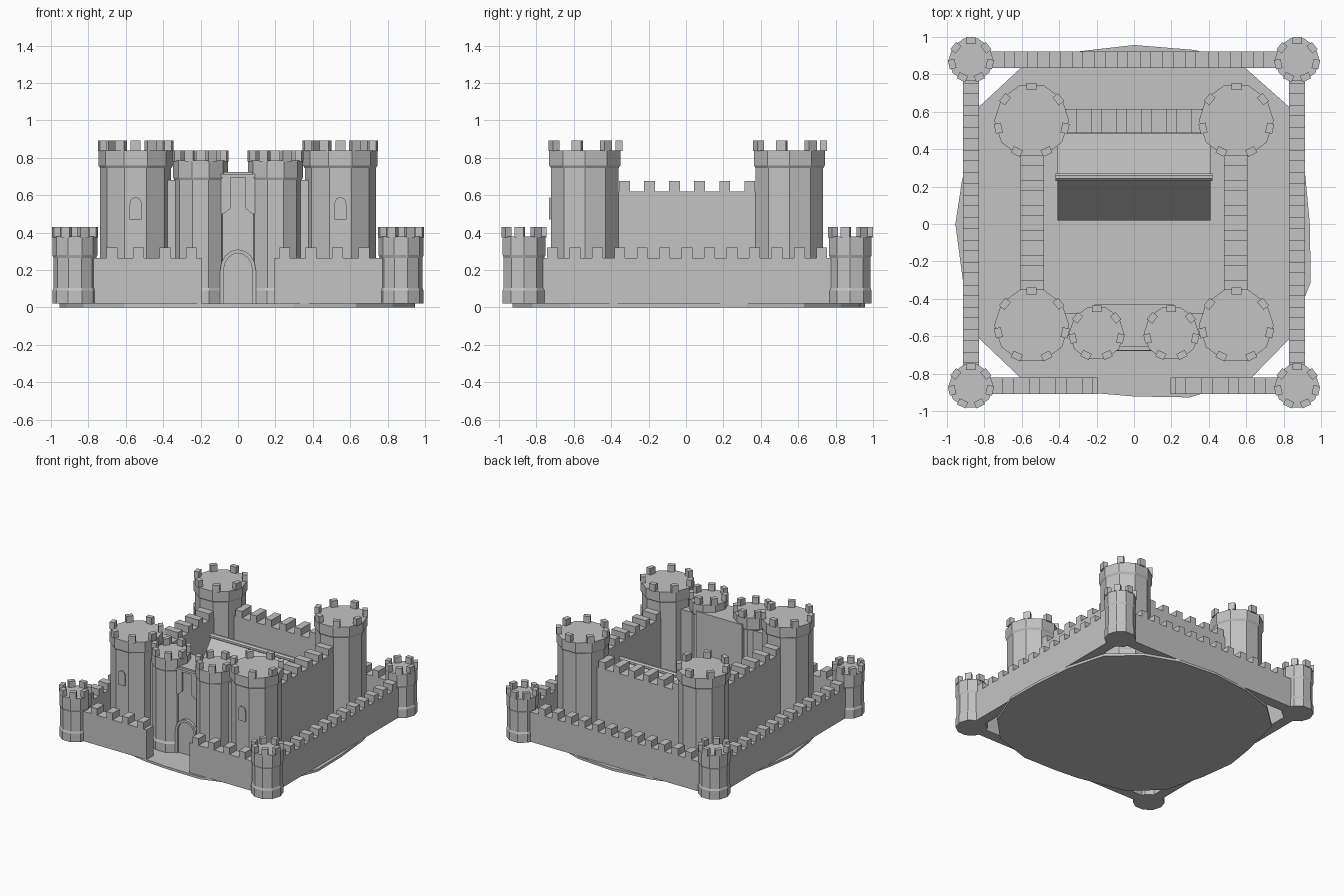
import bpy, bmesh, math
from mathutils import Matrix, Vector

if "Cube" in bpy.data.objects:
    bpy.data.objects.remove(bpy.data.objects["Cube"])

stone = bpy.data.materials.new("grey stone")
stone.diffuse_color = (0.55, 0.55, 0.55, 1)
stone.use_nodes = True
stone.node_tree.nodes["Principled BSDF"].inputs["Base Color"].default_value = stone.diffuse_color

G = 0.02      # ground level
CY = 0.006    # centre line of the plan along y


def finish(name, bm):
    bmesh.ops.recalc_face_normals(bm, faces=bm.faces)
    me = bpy.data.meshes.new(name)
    bm.to_mesh(me)
    bm.free()
    me.materials.append(stone)
    ob = bpy.data.objects.new(name, me)
    bpy.context.collection.objects.link(ob)
    return ob


def add_box(bm, lo, hi, rot=0, about=(0, 0)):
    lo, hi = Vector(lo), Vector(hi)
    m = (Matrix.Translation((about[0], about[1], 0)) @ Matrix.Rotation(rot, 4, 'Z')
         @ Matrix.Translation((lo + hi) / 2) @ Matrix.Diagonal((*(hi - lo), 1)))
    bmesh.ops.create_cube(bm, size=1, matrix=m)


def add_prism(bm, pts, offset):
    """Extrude a flat outline along an offset."""
    f = bm.faces.new([bm.verts.new(p) for p in pts])
    ext = bmesh.ops.extrude_face_region(bm, geom=[f], use_keep_orig=True)
    bmesh.ops.translate(bm, vec=offset, verts=[
        v for v in ext["geom"] if isinstance(v, bmesh.types.BMVert)])


def tower(name, x, y, r, top, head, merlon):
    """Ten-sided tower with base skirt, slightly wider head and seven merlons."""
    bm = bmesh.new()
    body = r * 0.95
    profile = [(r, G), (r, 0.09), (body, 0.105), (body, top - head - 0.015),
               (r, top - head), (r, top)]
    n, rings = 10, []
    for rad, z in profile:
        rings.append([bm.verts.new((x + rad * math.cos(2 * math.pi * i / n),
                                    y + rad * math.sin(2 * math.pi * i / n), z))
                      for i in range(n)])
    for a, b in zip(rings, rings[1:]):
        for i in range(n):
            j = (i + 1) % n
            bm.faces.new((a[i], a[j], b[j], b[i]))
    bm.faces.new(rings[0])
    bm.faces.new(rings[-1])
    w, d, h = merlon
    for k in range(7):
        add_box(bm, (r * 1.01 - d, -w / 2, top - 0.005), (r * 1.01, w / 2, top + h),
                math.pi / 2 + k * 2 * math.pi / 7, (x, y))
    finish(name, bm)


def wall(name, lo, hi, top, axis, first, step, count, h=0.055, w=0.058):
    """Straight wall with evenly spaced merlons along axis 0 (x) or 1 (y)."""
    bm = bmesh.new()
    add_box(bm, (*lo, G), (*hi, top))
    for k in range(count):
        c = first + k * step
        a, b = list(lo), list(hi)
        a[axis], b[axis] = c - w / 2, c + w / 2
        add_box(bm, (*a, top), (*b, top + h))
    finish(name, bm)


# Irregular ground slab
bm = bmesh.new()
outline = [(-0.955, 0), (-0.915, -0.3), (-0.825, -0.615), (-0.61, -0.82), (-0.2, -0.905),
           (0, -0.922), (0.3, -0.927), (0.63, -0.82), (0.825, -0.62), (0.945, -0.31),
           (0.94, 0), (0.91, 0.32), (0.825, 0.63), (0.6, 0.83), (0.33, 0.93), (0, 0.957),
           (-0.32, 0.92), (-0.61, 0.83), (-0.825, 0.63), (-0.92, 0.23)]
add_prism(bm, [(x, y, 0) for x, y in outline], (0, 0, G))
finish("ground_slab", bm)

# Towers at the corners of the outer and inner wards, and beside the gate
for sx, side in ((-1, "left"), (1, "right")):
    for sy, end in ((-1, "front"), (1, "back")):
        tower(f"outer_tower_{end}_{side}", sx * 0.872, CY + sy * 0.872, 0.12, 0.38, 0.1,
              (0.05, 0.036, 0.05))
        tower(f"keep_tower_{end}_{side}", sx * 0.547, CY + sy * 0.547, 0.2, 0.84, 0.08,
              (0.053, 0.038, 0.053))
    tower(f"gate_tower_{side}", sx * 0.2, -0.583, 0.147, 0.785, 0.09, (0.05, 0.036, 0.053))

    # Side walls of both wards
    x = sx * 0.872
    wall(f"outer_wall_{side}", (x - 0.043, -0.8), (x + 0.043, 0.8), 0.265, 1,
         CY - 0.72, 0.12, 13)
    x = sx * 0.544
    wall(f"inner_wall_{side}", (x - 0.062, -0.42), (x + 0.062, 0.42), 0.62, 1,
         CY - 0.335, 0.134, 6)
    # Front outer wall, open in the middle for the gate
    x0, x1 = sorted((sx * 0.195, sx * 0.8))
    wall(f"outer_wall_front_{side}", (x0, -0.909), (x1, -0.82), 0.265, 0,
         sx * 0.25, sx * 0.141, 4)
    # Short wall joining keep tower and gate tower
    bm = bmesh.new()
    x0, x1 = sorted((sx * 0.18, sx * 0.45))
    add_box(bm, (x0, -0.6, G), (x1, -0.475, 0.68))
    finish(f"gate_link_wall_{side}", bm)

    # Arched window plate on the front keep tower
    bm = bmesh.new()
    pts = [(sx * 0.547 + 0.032 * math.cos(a), -0.724, 0.555 + 0.034 * math.sin(a))
           for a in [math.pi * i / 6 for i in range(7)]]
    pts += [(sx * 0.547 - 0.032, -0.724, 0.47), (sx * 0.547 + 0.032, -0.724, 0.47)]
    add_prism(bm, pts, (0, -0.008, 0))
    finish(f"arched_window_{side}", bm)

    # Tapered corbel under the gate ledge
    bm = bmesh.new()
    pts = [(sx * a, -0.655, z) for a, z in
           ((0.04, 0.695), (0.04, 0.53), (0.075, 0.5), (0.09, 0.5), (0.09, 0.695))]
    add_prism(bm, pts, (0, -0.015, 0))
    finish(f"gate_corbel_{side}", bm)

wall("outer_wall_back", (-0.8, 0.834), (0.8, 0.922), 0.265, 0, -0.665, 0.121, 12)
wall("inner_wall_back", (-0.42, 0.487), (0.42, 0.615), 0.62, 0, -0.335, 0.134, 6)

# Gatehouse block, ledge and arch frame
bm = bmesh.new()
add_box(bm, (-0.21, -0.655, G), (0.21, -0.43, 0.725))
finish("gatehouse", bm)
bm = bmesh.new()
add_box(bm, (-0.1, -0.677, 0.695), (0.1, -0.64, 0.712))
finish("gate_ledge", bm)

bm = bmesh.new()
arc = [math.pi * i / 8 for i in range(9)]


def arch(hw, rise):
    return ([(hw, G)] + [(hw * math.cos(a), 0.2 + rise * math.sin(a)) for a in arc]
            + [(-hw, G)])


outer, inner = arch(0.095, 0.11), arch(0.076, 0.09)
for (o0, o1), (i0, i1) in zip(zip(outer, outer[1:]), zip(inner, inner[1:])):
    add_prism(bm, [(p[0], -0.65, p[1]) for p in (o0, o1, i1, i0)], (0, -0.03, 0))
bmesh.ops.remove_doubles(bm, verts=bm.verts, dist=0.0001)
finish("gate_arch_frame", bm)

bm = bmesh.new()
add_prism(bm, [(x, -0.655, z) for x, z in inner], (0, -0.008, 0))
finish("gate_door", bm)

# Great hall in the courtyard: gabled walls, steep roof and ridge beam
bm = bmesh.new()
add_prism(bm, [(-0.36, y, z) for y, z in
               ((0.068, G), (0.068, 0.318), (0.25, 0.53), (0.437, 0.318), (0.437, G))],
          (0.72, 0, 0))
finish("hall_walls", bm)
bm = bmesh.new()
add_prism(bm, [(-0.41, y, z) for y, z in
               ((0.02, 0.26), (0.25, 0.545), (0.485, 0.26),
                (0.465, 0.26), (0.25, 0.52), (0.04, 0.26))], (0.82, 0, 0))
finish("hall_roof", bm)
bm = bmesh.new()
bmesh.ops.create_cone(bm, cap_ends=True, segments=8, radius1=0.021, radius2=0.021, depth=0.84,
                      matrix=Matrix.Translation((0, 0.25, 0.54))
                      @ Matrix.Rotation(math.pi / 2, 4, 'Y')
                      @ Matrix.Rotation(math.pi / 8, 4, 'Z'))
finish("hall_ridge_beam", bm)
